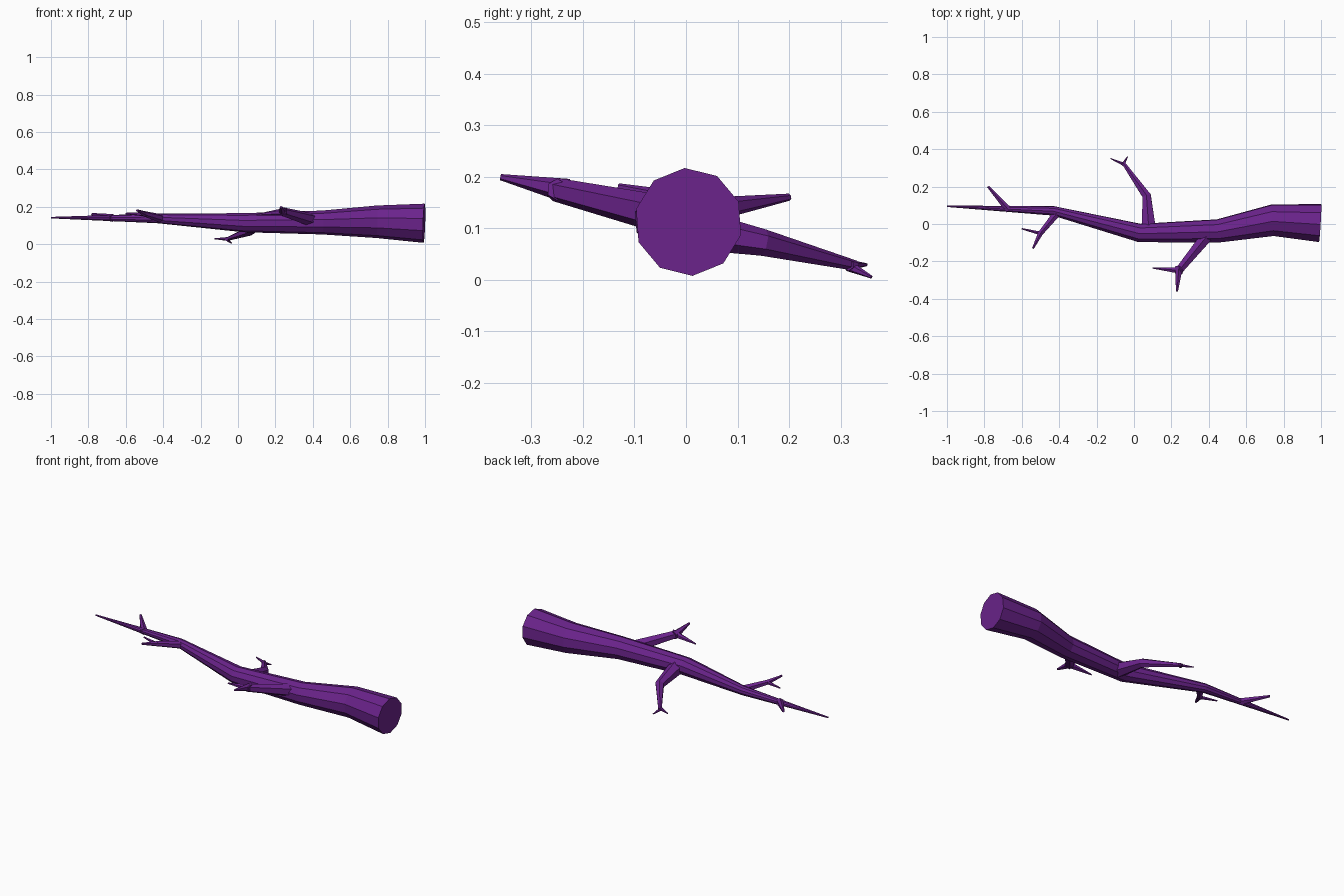
import bpy, bmesh, math
from mathutils import Vector

if "Cube" in bpy.data.objects:
    bpy.data.objects.remove(bpy.data.objects["Cube"])

bark = bpy.data.materials.new("purple bark")
bark.diffuse_color = (0.147, 0.017, 0.262, 1)
bark.use_nodes = True
bark.node_tree.nodes["Principled BSDF"].inputs["Base Color"].default_value = bark.diffuse_color


def tube(name, path, sides, phase=0.0):
    """Flat-faced tapering limb through (x, y, z, radius) points."""
    bm = bmesh.new()
    pts = [Vector(p[:3]) for p in path]
    rings = []
    for i, p in enumerate(pts):
        before = (p - pts[i - 1]).normalized() if i else Vector()
        after = (pts[i + 1] - p).normalized() if i + 1 < len(pts) else Vector()
        t = (before + after).normalized()
        side = t.cross(Vector((0, 0, 1))).normalized()
        up = side.cross(t)
        ring = []
        for k in range(sides):
            a = phase + 2 * math.pi * k / sides
            ring.append(bm.verts.new(p + path[i][3] * (math.cos(a) * side + math.sin(a) * up)))
        rings.append(ring)
    for a, b in zip(rings, rings[1:]):
        for k in range(sides):
            n = (k + 1) % sides
            bm.faces.new((a[k], a[n], b[n], b[k]))
    bm.faces.new(rings[0])
    bm.faces.new(rings[-1])
    bmesh.ops.recalc_face_normals(bm, faces=bm.faces)
    mesh = bpy.data.meshes.new(name)
    bm.to_mesh(mesh)
    bm.free()
    mesh.materials.append(bark)
    bpy.context.collection.objects.link(bpy.data.objects.new(name, mesh))


# Main limb, thick cut end at +x, tip at -x
tube("trunk", [(0.995, 0.005, 0.112, 0.105), (0.74, 0.02, 0.12, 0.087),
               (0.45, -0.037, 0.116, 0.064), (0.03, -0.048, 0.115, 0.051),
               (-0.43, 0.07, 0.138, 0.026), (-1.0, 0.095, 0.142, 0.004)],
     10, math.radians(94))

# Side branches, then the twigs forking from their ends
limbs = {
    "back_branch": [(0.08, -0.04, 0.108, 0.045), (0.068, 0.15, 0.072, 0.026), (-0.06, 0.33, 0.027, 0.010)],
    "back_twig_left": [(-0.045, 0.315, 0.028, 0.011), (-0.125, 0.35, 0.029, 0.003)],
    "back_twig_right": [(-0.06, 0.315, 0.027, 0.011), (-0.035, 0.36, 0.005, 0.003)],
    "front_branch": [(0.41, -0.04, 0.125, 0.038), (0.235, -0.255, 0.175, 0.023)],
    "front_twig_left": [(0.26, -0.25, 0.175, 0.021), (0.1, -0.235, 0.158, 0.004)],
    "front_twig_outer": [(0.24, -0.23, 0.172, 0.024), (0.23, -0.36, 0.199, 0.006)],
    "small_branch": [(-0.41, 0.06, 0.137, 0.023), (-0.50, -0.05, 0.162, 0.015), (-0.54, -0.13, 0.181, 0.006)],
    "small_twig": [(-0.49, -0.053, 0.160, 0.012), (-0.6, -0.025, 0.164, 0.004)],
    "tip_branch": [(-0.67, 0.075, 0.140, 0.021), (-0.78, 0.2, 0.160, 0.007)],
}
for name, path in limbs.items():
    tube(name, path, 6, math.radians(30))
